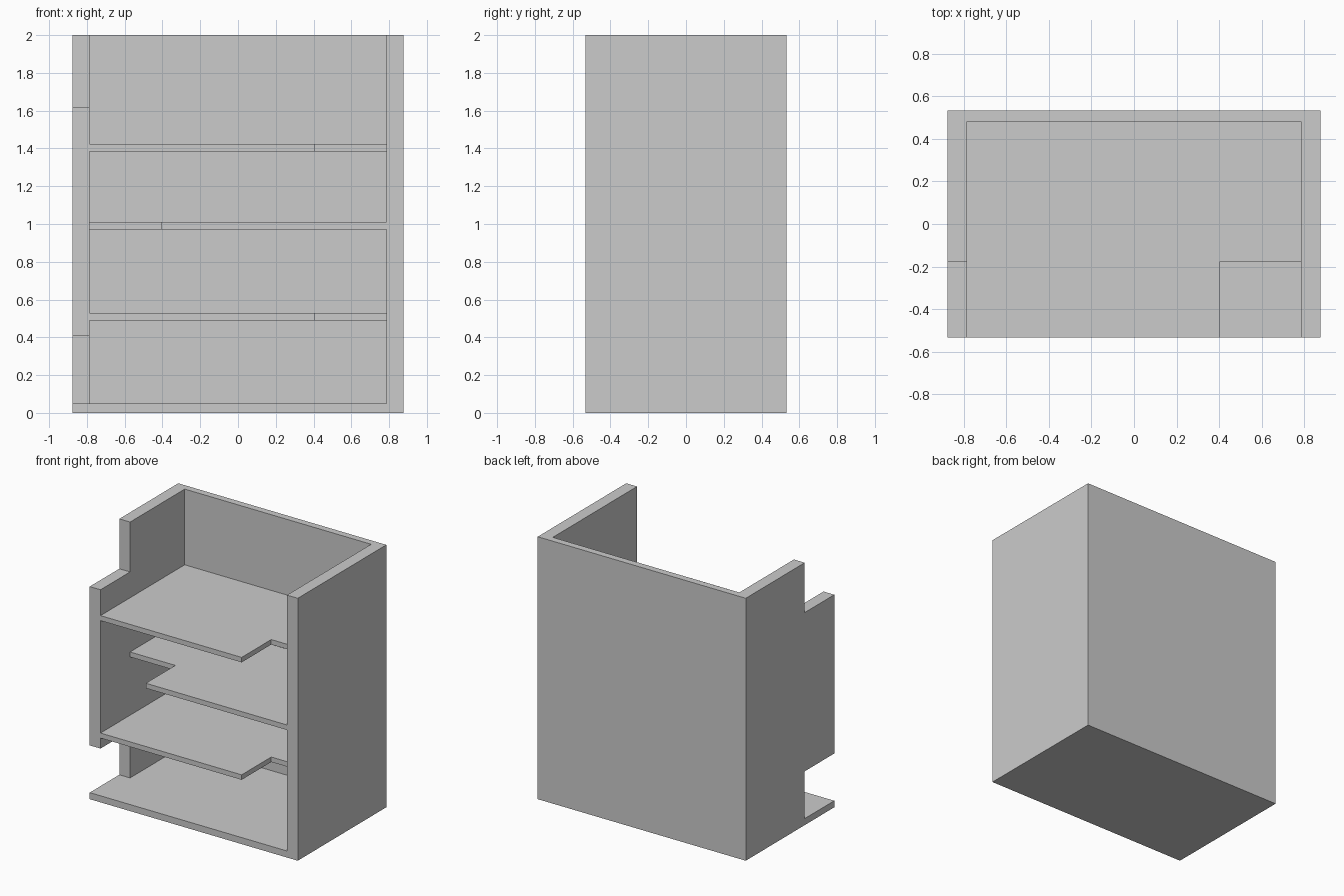
import bpy, bmesh

if "Cube" in bpy.data.objects:
    bpy.data.objects.remove(bpy.data.objects["Cube"])

X, Y, H = 0.877, 0.533, 2.0          # outer half width, half depth, height
IX, IY, FLOOR = 0.786, 0.481, 0.05   # inner half width, inner back, floor top
NX, NY = 0.404, -0.177               # corner notch limits
OVER = 0.2                           # cutter overshoot


def prism(name, outline, z0, z1):
    """Extrude a counter-clockwise xy outline from z0 to z1."""
    bm = bmesh.new()
    face = bm.faces.new([bm.verts.new((x, y, z0)) for x, y in outline])
    top = bmesh.ops.extrude_face_region(bm, geom=[face])["geom"]
    verts = [v for v in top if isinstance(v, bmesh.types.BMVert)]
    bmesh.ops.translate(bm, verts=verts, vec=(0, 0, z1 - z0))
    bmesh.ops.recalc_face_normals(bm, faces=bm.faces)
    mesh = bpy.data.meshes.new(name)
    bm.to_mesh(mesh)
    bm.free()
    obj = bpy.data.objects.new(name, mesh)
    bpy.context.collection.objects.link(obj)
    return obj


def box(name, x0, x1, y0, y1, z0, z1):
    return prism(name, [(x0, y0), (x1, y0), (x1, y1), (x0, y1)], z0, z1)


def cut(target, cutter):
    """Subtract the cutter and remove it."""
    cutter.hide_render = True
    mod = target.modifiers.new("cut", 'BOOLEAN')
    mod.operation, mod.solver, mod.object = 'DIFFERENCE', 'EXACT', cutter
    bpy.context.view_layer.objects.active = target
    bpy.ops.object.modifier_apply(modifier=mod.name)
    bpy.data.objects.remove(cutter)


# Cabinet shell: open at the front and top
shell = box("cabinet_shell", -X, X, -Y, Y, 0, H)
cut(shell, box("interior_cutter", -IX, IX, -Y - OVER, IY, FLOOR, H + OVER))

# Notches in the front edge of the left wall
for z0, z1 in ((FLOOR, 0.41), (1.62, H + OVER)):
    cut(shell, box("wall_notch_cutter", -X - OVER, -IX + OVER, -Y - OVER, NY, z0, z1))

# Shelves with a front corner notch on alternating sides
for name, z0, z1, side in (("lower_shelf", 0.49, 0.528, 1),
                           ("middle_shelf", 0.972, 1.01, -1),
                           ("upper_shelf", 1.385, 1.423, 1)):
    outline = [(-IX, -Y), (NX, -Y), (NX, NY), (IX, NY), (IX, IY), (-IX, IY)]
    prism(name, [(x * side, y) for x, y in outline], z0, z1)
